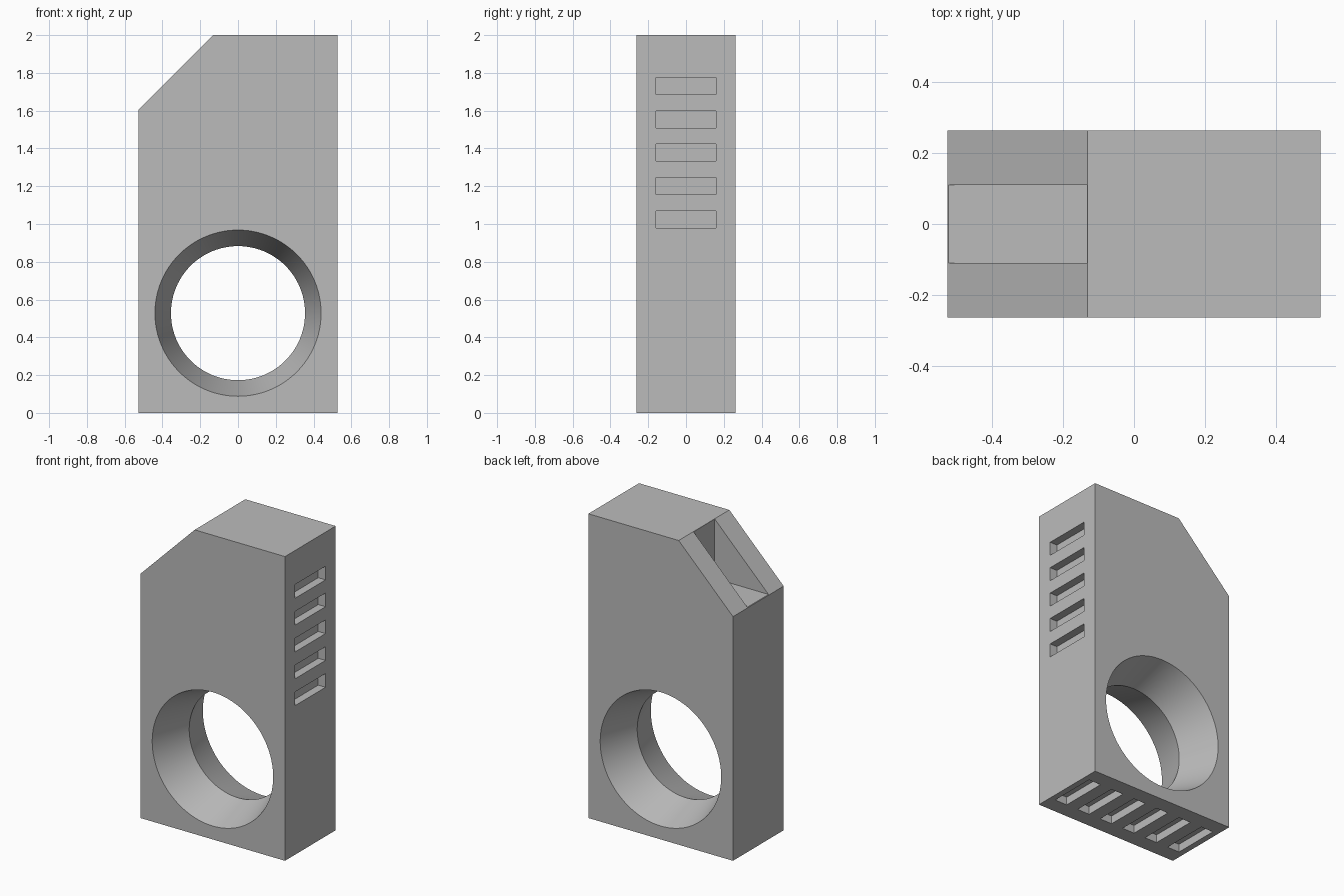
import bpy, bmesh, math

cube = bpy.data.objects.get("Cube")
if cube:
    bpy.data.objects.remove(cube, do_unlink=True)

HALF_W, HALF_D, HEIGHT = 0.526, 0.263, 2.0
CHAMFER = 0.395
PITCH, SLOT, SLOT_LEN, SLOT_DEPTH = 0.1765, 0.09, 0.316, 0.053

grey = bpy.data.materials.new("plain grey")
grey.use_nodes = True
colour = (0.5, 0.5, 0.5, 1)
grey.diffuse_color = colour
grey.node_tree.nodes["Principled BSDF"].inputs["Base Color"].default_value = colour


def make_object(name, bm):
    bmesh.ops.recalc_face_normals(bm, faces=bm.faces)
    mesh = bpy.data.meshes.new(name)
    bm.to_mesh(mesh)
    bm.free()
    mesh.materials.append(grey)
    obj = bpy.data.objects.new(name, mesh)
    bpy.context.collection.objects.link(obj)
    return obj


def add_box(bm, low, high):
    verts = bmesh.ops.create_cube(bm, size=1)["verts"]
    for v in verts:
        v.co = [(a + b) / 2 + c * (b - a) for a, b, c in zip(low, high, v.co)]


def cut(target, cutter):
    cutter.hide_render = True
    mod = target.modifiers.new("cut", "BOOLEAN")
    mod.operation = "DIFFERENCE"
    mod.solver = "EXACT"
    mod.object = cutter
    bpy.context.view_layer.objects.active = target
    bpy.ops.object.modifier_apply(modifier=mod.name)
    bpy.data.objects.remove(cutter, do_unlink=True)


# Body: side profile with one bevelled top corner, extruded front to back
bm = bmesh.new()
profile = [(-HALF_W, 0), (HALF_W, 0), (HALF_W, HEIGHT),
           (CHAMFER - HALF_W, HEIGHT), (-HALF_W, HEIGHT - CHAMFER)]
face = bm.faces.new([bm.verts.new((x, -HALF_D, z)) for x, z in profile])
new = bmesh.ops.extrude_face_region(bm, geom=[face])["geom"]
bmesh.ops.translate(bm, vec=(0, 2 * HALF_D, 0),
                    verts=[g for g in new if isinstance(g, bmesh.types.BMVert)])
body = make_object("body", bm)

# Round opening, flared towards both faces and narrowest halfway
bm = bmesh.new()
steps, r_mid, r_face, over = 96, 0.355, 0.44, 0.04
r_out = r_face + over * (r_face - r_mid) / HALF_D
rings = []
for y, r in ((-HALF_D - over, r_out), (0, r_mid), (HALF_D + over, r_out)):
    angles = [2 * math.pi * i / steps for i in range(steps)]
    rings.append([bm.verts.new((r * math.cos(a), y, 0.528 + r * math.sin(a)))
                  for a in angles])
for a, b in zip(rings, rings[1:]):
    for i in range(steps):
        j = (i + 1) % steps
        bm.faces.new((a[i], a[j], b[j], b[i]))
bm.faces.new(rings[0])
bm.faces.new(rings[-1])
cut(body, make_object("opening_cutter", bm))

# Notch in the bevelled corner
bm = bmesh.new()
add_box(bm, (-1, -0.11, HEIGHT - CHAMFER + 0.003),
        (CHAMFER - HALF_W - 0.001, 0.11, HEIGHT + 0.2))
cut(body, make_object("notch_cutter", bm))

# Shallow slots: five up the side, six across the base
bm = bmesh.new()
for i in range(5):
    z = 1.025 + i * PITCH
    add_box(bm, (HALF_W - SLOT_DEPTH, -SLOT_LEN / 2, z - SLOT / 2),
            (HALF_W + 0.1, SLOT_LEN / 2, z + SLOT / 2))
for i in range(6):
    x = (i - 2.5) * PITCH
    add_box(bm, (x - SLOT / 2, -SLOT_LEN / 2, -0.1),
            (x + SLOT / 2, SLOT_LEN / 2, SLOT_DEPTH))
cut(body, make_object("slot_cutter", bm))

# Smooth the round opening, keep the edges crisp
bpy.ops.object.select_all(action="DESELECT")
body.select_set(True)
bpy.context.view_layer.objects.active = body
bpy.ops.object.shade_smooth_by_angle(angle=math.radians(25))
